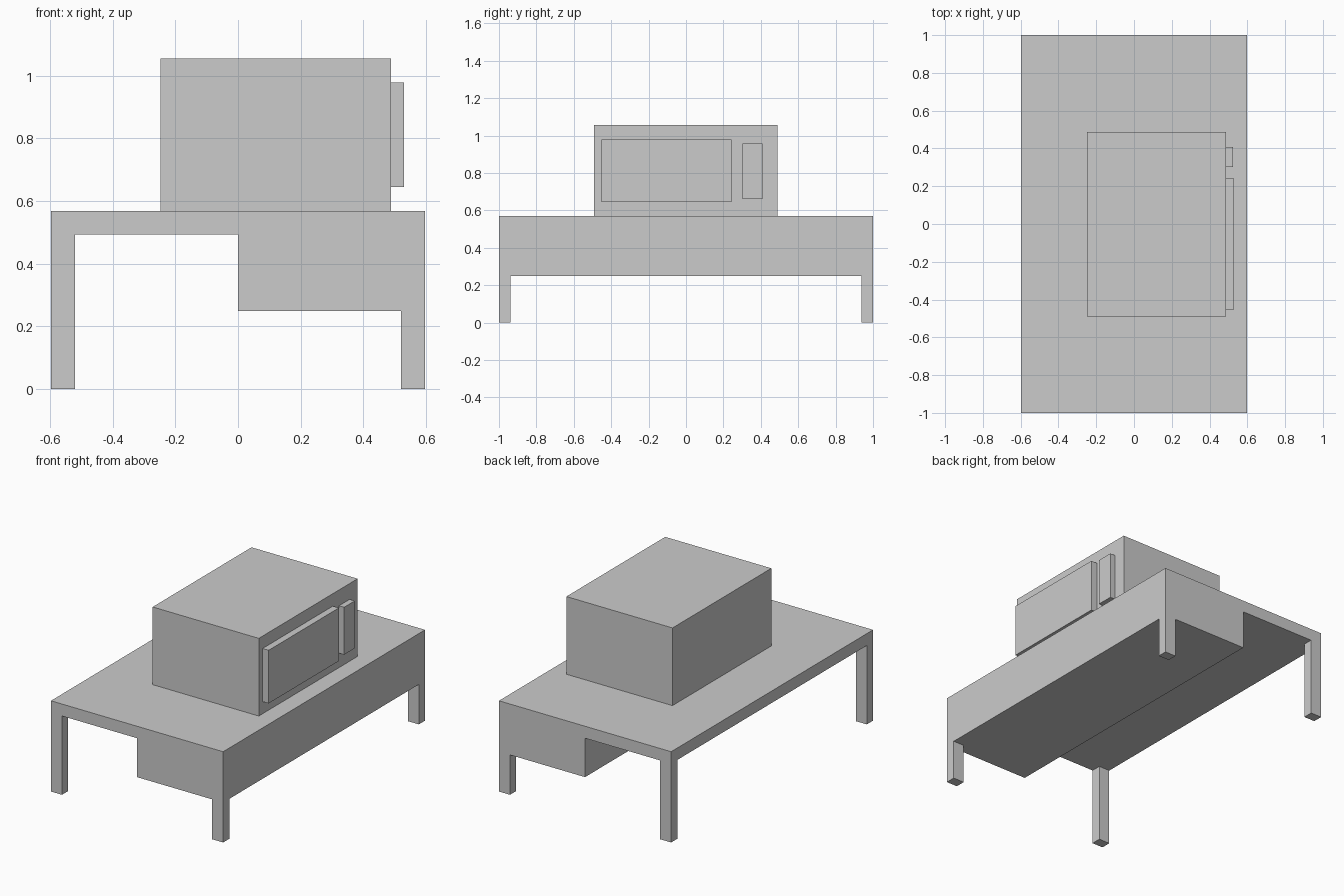
import bpy

if "Cube" in bpy.data.objects:
    bpy.data.objects.remove(bpy.data.objects["Cube"])


def box(name, x, y, z):
    """Axis-aligned box from (min, max) ranges."""
    bpy.ops.mesh.primitive_cube_add(
        size=1, location=[(a + b) / 2 for a, b in (x, y, z)])
    ob = bpy.context.object
    ob.name = name
    ob.scale = [b - a for a, b in (x, y, z)]
    bpy.ops.object.transform_apply(location=True, rotation=False, scale=True)
    return ob


HALF_X, HALF_Y = 0.597, 1.0
TOP, UNDER, CABINET_UNDER = 0.569, 0.494, 0.25
LEG_X, LEG_Y = 0.076, 0.062

# Table: slab and the full-width cabinet under its right half
box("table_top", (-HALF_X, HALF_X), (-HALF_Y, HALF_Y), (UNDER, TOP))
box("cabinet", (0, HALF_X), (-HALF_Y, HALF_Y), (CABINET_UNDER, UNDER))

# Legs: long on the open side, short below the cabinet, mirrored in y
for name, x, height in (
        ("long_legs", (-HALF_X, -HALF_X + LEG_X), UNDER),
        ("short_legs", (HALF_X - LEG_X, HALF_X), CABINET_UNDER)):
    legs = box(name, x, (-HALF_Y, -HALF_Y + LEG_Y), (0, height))
    mirror = legs.modifiers.new("mirror", 'MIRROR')
    mirror.use_axis = (False, True, False)
    # mirror about the world origin
    legs.data.transform(legs.matrix_world)
    legs.matrix_world.identity()

# Oven body with raised door and control panel on its right face
FACE = 0.488
box("oven_body", (-0.248, FACE), (-0.491, 0.488), (TOP, 1.056))
box("oven_door", (FACE, 0.53), (-0.453, 0.242), (0.645, 0.978))
box("control_panel", (FACE, 0.524), (0.303, 0.408), (0.66, 0.957))
